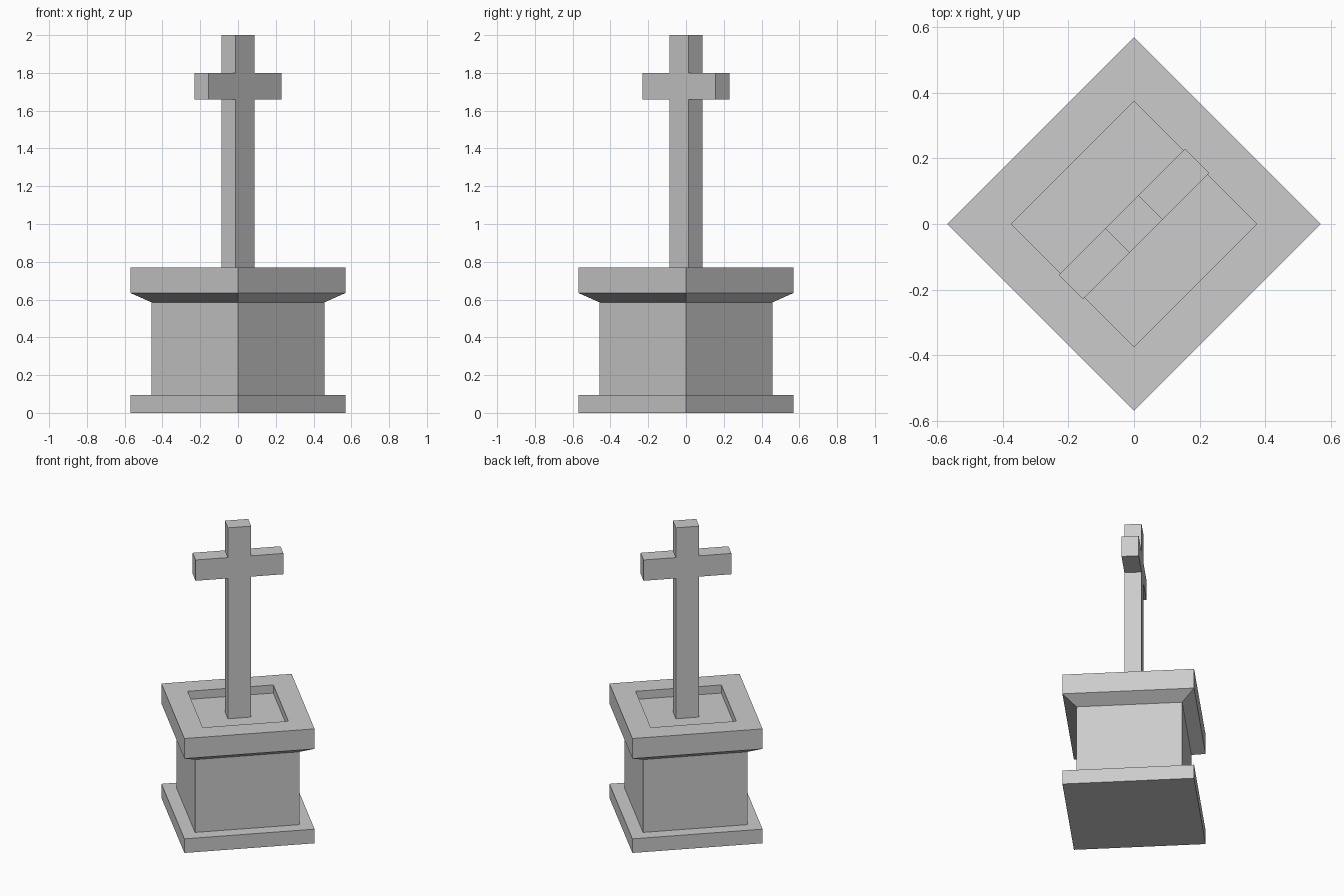
import bpy, bmesh
from math import cos, sin, pi
from mathutils import Matrix

cube = bpy.data.objects.get("Cube")
if cube:
    bpy.data.objects.remove(cube, do_unlink=True)

# Single stone colour
stone = bpy.data.materials.new("grey_stone")
stone.use_nodes = True
colour = (0.6, 0.6, 0.6, 1)
stone.diffuse_color = colour
stone.node_tree.nodes["Principled BSDF"].inputs["Base Color"].default_value = colour


def finish(name, bm):
    bmesh.ops.recalc_face_normals(bm, faces=bm.faces)
    mesh = bpy.data.meshes.new(name)
    bm.to_mesh(mesh)
    bm.free()
    mesh.materials.append(stone)
    obj = bpy.data.objects.new(name, mesh)
    bpy.context.collection.objects.link(obj)
    return obj


def square_turning(name, profile):
    """Sweep a (corner radius, height) profile round four diagonal sides."""
    bm = bmesh.new()
    rings = [[bm.verts.new((r * cos(i * pi / 2), r * sin(i * pi / 2), z))
              for i in range(4)] for r, z in profile]
    for low, high in zip(rings, rings[1:]):
        for i in range(4):
            j = (i + 1) % 4
            bm.faces.new((low[i], low[j], high[j], high[i]))
    bm.faces.new(rings[0])
    bm.faces.new(rings[-1])
    return finish(name, bm)


OUTER, SHAFT, RECESS = 0.57, 0.457, 0.375
FLOOR, RIM = 0.715, 0.77

# Pedestal: plinth, shaft, flared cornice and sunken top
square_turning("pedestal", [
    (OUTER, 0), (OUTER, 0.095), (SHAFT, 0.095), (SHAFT, 0.585),
    (OUTER, 0.635), (OUTER, RIM), (RECESS, RIM), (RECESS, FLOOR)])

# Cross: mirrored outline extruded to its thickness, turned to the diagonal
POST, ARM, THICK = 0.072, 0.272, 0.105
half = [(POST, FLOOR), (POST, 1.66), (ARM, 1.66),
        (ARM, 1.8), (POST, 1.8), (POST, 2.0)]
outline = half + [(-x, z) for x, z in reversed(half)]
bm = bmesh.new()
face = bm.faces.new([bm.verts.new((x, -THICK / 2, z)) for x, z in outline])
extruded = bmesh.ops.extrude_face_region(bm, geom=[face])["geom"]
bmesh.ops.translate(bm, vec=(0, THICK, 0),
                    verts=[g for g in extruded if isinstance(g, bmesh.types.BMVert)])
bmesh.ops.rotate(bm, verts=bm.verts, matrix=Matrix.Rotation(pi / 4, 3, 'Z'))
finish("cross", bm)
